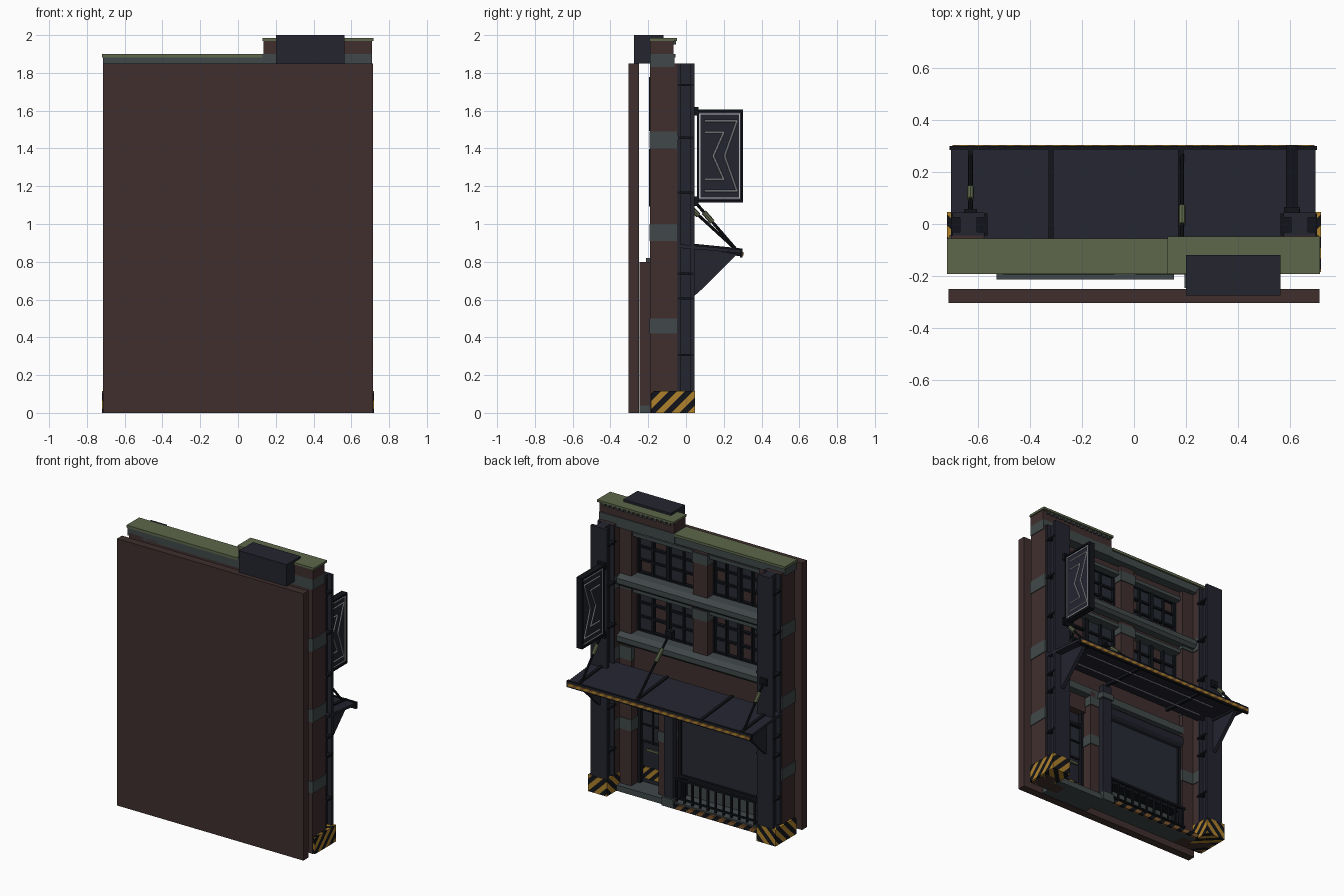
import bpy, bmesh, math, random
from mathutils import Vector

random.seed(4)
if "Cube" in bpy.data.objects:
    bpy.data.objects.remove(bpy.data.objects["Cube"], do_unlink=True)


def material(name, r, g, b):
    m = bpy.data.materials.new(name)
    m.use_nodes = True
    m.diffuse_color = (r, g, b, 1)
    m.node_tree.nodes["Principled BSDF"].inputs["Base Color"].default_value = (r, g, b, 1)
    return m


brick = material("brown brick", .05, .028, .027)
stone = material("grey stone", .053, .064, .068)
navy = material("dark navy steel", .017, .018, .028)
black = material("black iron", .006, .007, .01)
green = material("mossy green", .11, .135, .07)
yellow = material("warning yellow", .42, .22, .025)
white = material("pale tube", .5, .52, .55)
glass = material("dark glass", .02, .024, .034)
rust = material("rust orange", .2, .09, .025)


def finish(name, bm, *mats):
    bmesh.ops.recalc_face_normals(bm, faces=bm.faces[:])
    mesh = bpy.data.meshes.new(name)
    bm.to_mesh(mesh)
    bm.free()
    for m in mats:
        mesh.materials.append(m)
    ob = bpy.data.objects.new(name, mesh)
    bpy.context.collection.objects.link(ob)
    return ob


def add_box(bm, xs, ys, zs):
    """Add a box given its extent along each axis."""
    new = bmesh.ops.create_cube(bm, size=1)["verts"]
    for v in new:
        v.co = [sum(e) / 2 + c * abs(e[1] - e[0]) for c, e in zip(v.co, (xs, ys, zs))]


def boxes(name, mat, *parts):
    bm = bmesh.new()
    for part in parts:
        add_box(bm, *part)
    return finish(name, bm, mat)


def striped(name, xs, ys, zs, normal, width, mats):
    """Box cut by slanted planes and coloured in alternating stripes."""
    bm = bmesh.new()
    add_box(bm, xs, ys, zs)
    n = Vector(normal)
    spread = [n.dot(v.co) for v in bm.verts]
    for k in range(math.ceil(min(spread) / width), math.ceil(max(spread) / width)):
        bmesh.ops.bisect_plane(bm, geom=bm.verts[:] + bm.edges[:] + bm.faces[:],
                               plane_co=n * (k * width / n.length_squared), plane_no=n)
    for f in bm.faces:
        f.material_index = math.floor(n.dot(f.calc_center_median()) / width) % 2
    return finish(name, bm, *mats)


def prism(name, mat, profile, x0, x1):
    """Extrude a (y, z) outline along x."""
    bm = bmesh.new()
    f = bm.faces.new([bm.verts.new((x0, y, z)) for y, z in profile])
    up = bmesh.ops.extrude_face_region(bm, geom=[f])["geom"]
    bmesh.ops.translate(bm, vec=(x1 - x0, 0, 0), verts=[v for v in up if isinstance(v, bmesh.types.BMVert)])
    return finish(name, bm, mat)


def rod(name, mat, a, b, radius, sides=8):
    a, b = Vector(a), Vector(b)
    bm = bmesh.new()
    bmesh.ops.create_cone(bm, cap_ends=True, segments=sides, radius1=radius, radius2=radius, depth=(b - a).length)
    ob = finish(name, bm, mat)
    ob.location = (a + b) / 2
    ob.rotation_euler = (b - a).to_track_quat("Z", "Y").to_euler()
    return ob


SIDE, BACK, FACE = .715, -.19, -.045     # half width, rear and face of the facade
TOP = 1.85
BANDS = [(.42, .5), (.91, 1.0), (1.4, 1.49)]

# Large rear panel and floor
boxes("rear_panel", brick, ((-SIDE, SIDE), (-.305, -.25), (0, TOP)))
boxes("floor_slab", stone, ((-.6, .6), (BACK, -.06), (0, .04)), ((.2, .56), (-.245, BACK), (0, .04)))
striped("floor_edge", (-.58, .13), (-.06, -.045), (0, .03), (1, 0, 1), .04, (rust, black))

for s, side in ((1, "left"), (-1, "right")):
    # Brick piers with stone bands
    boxes(side + "_pier", brick, ((s * .58, s * .705), (BACK, FACE), (0, TOP)))
    boxes(side + "_inner_pier", brick, ((s * .49, s * .58), (BACK, -.1), (0, TOP)))
    boxes(side + "_pier_bands", stone, *[((s * .575, s * .71), (BACK - .003, FACE + .003), z) for z in BANDS],
          *[((s * .485, s * .58), (BACK, -.095), z) for z in BANDS])
    # Steel column with stiffener plates
    boxes(side + "_steel_column", navy,
          ((s * .575, s * .7), (.025, .045), (.1, TOP)),
          ((s * .575, s * .7), (FACE, -.03), (.1, TOP)),
          ((s * .605, s * .67), (FACE, .03), (.1, TOP)))
    boxes(side + "_column_stiffeners", black,
          *[((s * .565, s * .705), (FACE, .04), (z, z + .012)) for z in (.3, .6, .73, 1.16, 1.45, 1.73)])
    # Striped bollard base
    striped(side + "_hazard_base", (s * .575, s * .72), (-.185, .047), (0, .115), (s, -1, 1), .042, (yellow, black))
    # Awning bracket
    prism(side + "_awning_bracket", navy, [(.045, .88), (.045, .62), (.09, .66), (.27, .84)], s * .625, s * .65)

# Parapet with stepped cap
boxes("cornice", stone, ((-SIDE, .13), (BACK, -.065), (TOP - .02, 1.885)), ((.13, .71), (BACK, -.06), (TOP - .02, 1.9)))
boxes("raised_parapet", brick, ((.135, .71), (BACK, -.065), (1.9, 1.97)))
boxes("parapet_caps", green, ((-.72, .13), (-.193, -.055), (1.882, 1.9)), ((.13, .717), (-.193, -.048), (1.97, 1.985)))
boxes("parapet_dentils", stone, *[((.16 + i * .036, .178 + i * .036), (-.065, -.053), (1.95, 1.97)) for i in range(15)])
boxes("roof_unit", navy, ((.2, .565), (-.275, -.12), (TOP, 2)))

# Upper walls, ledges and centre pier
boxes("upper_wall", brick,
      ((-.58, .58), (BACK, -.13), (.8, 1.04)),
      ((-.58, .58), (BACK, -.13), (1.39, 1.45)),
      ((-.58, .58), (BACK, -.13), (1.77, TOP)))
boxes("centre_pier", brick, ((-.09, .02), (BACK, -.105), (1.04, TOP)))
boxes("centre_pier_bands", stone, *[((-.095, .025), (BACK, -.1), (z, z + .07)) for z in (1.33, 1.72)])
for name, z in (("lower_ledge", 1.02), ("upper_ledge", 1.42)):
    prism(name, stone, [(BACK, z), (-.08, z), (-.06, z + .02), (-.06, z + .055), (-.1, z + .075), (BACK, z + .075)], -.575, .575)
boxes("window_lintels", stone, *[((-.5, .5), (BACK, -.12), (z, z + .025)) for z in (1.375, 1.765)])


# Multi-pane windows with some panes missing
def window(name, x0, x1, z0, z1, cols, rows=3):
    w, h = (x1 - x0) / cols, (z1 - z0) / rows
    bars = [((x0 + i * w - t, x0 + i * w + t), (-.195, -.165), (z0, z1))
            for i in range(cols + 1) for t in [.014 if i % 2 == 0 else .006]]
    bars += [((x0, x1), (-.195, -.17), (z0 + j * h - .007, z0 + j * h + .007)) for j in range(rows + 1)]
    boxes(name + "_frame", black, *bars)
    panes = [(i, j) for i in range(cols) for j in range(rows) if random.random() < .75]
    boxes(name + "_panes", glass, *[((x0 + i * w, x0 + i * w + w), (-.19, -.184), (z0 + j * h, z0 + j * h + h)) for i, j in panes])


for floor, z0, z1 in (("lower", 1.1, 1.39), ("upper", 1.5, 1.77)):
    window(floor + "_wide_window", .02, .49, z0, z1, 4)
    window(floor + "_narrow_window", -.49, -.09, z0, z1, 4)

# Recessed doorway
boxes("doorway_walls", brick, ((.2, .28), (-.245, -.1), (.04, .8)), ((.49, .56), (-.245, BACK), (.04, .8)),
      ((.28, .49), (-.245, -.15), (.66, .8)))
boxes("doorway_bands", stone, *[((.195, .285), (-.247, -.095), z) for z in ((.41, .48), (.7, .76))])
boxes("door", navy, ((.28, .49), (-.225, -.2), (.04, .66)))
boxes("door_frame", black, *[((x, x + .02), (-.225, -.17), (.04, .66)) for x in (.28, .47)],
      ((.28, .49), (-.225, -.17), (.55, .57)), ((.3, .47), (-.2, -.19), (.32, .335)),
      ((.38, .39), (-.2, -.185), (.32, .56)), ((.3, .47), (-.2, -.185), (.44, .45)))
boxes("door_glass", glass, ((.3, .47), (-.2, -.194), (.335, .55)))
boxes("door_handle", green, ((.32, .43), (-.19, -.178), (.27, .285)))
striped("door_kick_plate", (.305, .465), (-.2, -.193), (.07, .15), (1, 0, 1), .035, (yellow, black))

# Shop front post, shutter and railing
boxes("shop_post", navy, ((.14, .21), (-.1, -.06), (.04, .86)))
boxes("shop_post_foot", stone, ((.13, .22), (-.12, -.045), (0, .06)), ((.13, .22), (-.11, -.05), (.76, .8)))
boxes("shop_back_wall", stone, ((-.53, .155), (-.213, BACK), (.04, .82)))
boxes("shutter", glass, ((-.48, .13), (BACK, -.13), (.2, .68)))
boxes("shutter_frame", black, ((-.49, -.47), (BACK, -.115), (.04, .7)), ((.12, .14), (BACK, -.115), (.04, .7)),
      ((-.49, .14), (BACK, -.115), (.19, .21)))
rod("shutter_roll", navy, (-.49, -.13, .71), (.14, -.13, .71), .045, 12)
boxes("shop_header", stone, ((-.5, .5), (BACK, -.1), (.77, .82)))
boxes("railing", black, ((-.49, .13), (-.085, -.07), (.19, .205)), ((-.49, .13), (-.085, -.07), (.06, .07)),
      *[((x, x + .012), (-.085, -.073), (.04, .2)) for x in [-.48 + i * .06 for i in range(11)]])

# Sloped awning with ribs, striped fascia and tubes
prism("awning_roof", navy, [(-.055, .875), (-.055, .895), (.3, .862), (.3, .845)], -.705, .7)
for i, x in enumerate((-.63, -.32, .18, .62)):
    prism(f"awning_rib_{i}", black, [(-.055, .85), (-.055, .905), (.3, .87), (.3, .83)], x - .01, x + .01)
boxes("awning_fascia", black, ((-.71, .705), (.285, .3), (.822, .868)))
striped("awning_fascia_stripe", (-.7, .695), (.298, .305), (.832, .852), (1, 0, 1), .03, (yellow, rust))
for i, y in enumerate((.06, .19)):
    rod(f"awning_tube_{i}", white, (-.5, y, .84), (.55, y, .84), .005, 6)

# Awning tie rods with turnbuckles
for i, (x, y, z) in enumerate(((-.63, .045, 1.12), (.185, -.08, 1.18), (.615, .045, 1.12))):
    start, end = Vector((x, y, z)), Vector((x, .27, .86))
    rod(f"tie_rod_{i}", black, start, end, .008)
    rod(f"turnbuckle_{i}", green, start.lerp(end, .22), start.lerp(end, .42), .014)
    boxes(f"tie_rod_anchor_{i}", black, ((x - .025, x + .025), (y - .03, y + .012), (z - .025, z + .025)))

# Projecting sign with zigzag tubes on both sides
SX = .607
boxes("sign_panel", navy, ((SX - .014, SX + .014), (.065, .295), (1.125, 1.595)))
boxes("sign_rim", black, *[((SX - .022, SX + .022), y, (1.115, 1.605)) for y in ((.057, .067), (.29, .302))],
      *[((SX - .022, SX + .022), (.057, .302), z) for z in ((1.115, 1.127), (1.593, 1.605))])
boxes("sign_mounts", black, *[((SX - .03, SX + .03), (.03, .065), (z, z + .045)) for z in (1.1, 1.575)])
for s, side in ((1, "left"), (-1, "right")):
    x = SX + s * .016
    boxes(side + "_sign_border", white, *[((x - .003, x + .003), y, (1.135, 1.585)) for y in ((.07, .076), (.281, .287))],
          *[((x - .003, x + .003), (.07, .287), z) for z in ((1.135, 1.141), (1.579, 1.585))])
    for n, (left, tip, notch, half) in enumerate(((.1, .27, .205, .185), (.1, .2, .145, .125))):
        path = [(left, half), (tip, half), (notch, 0), (tip, -half), (left, -half)]
        for k, (a, b) in enumerate(zip(path, path[1:])):
            rod(f"{side}_zigzag_{n}_{k}", white, (x, a[0], 1.36 + a[1]), (x, b[0], 1.36 + b[1]), .005, 6)
